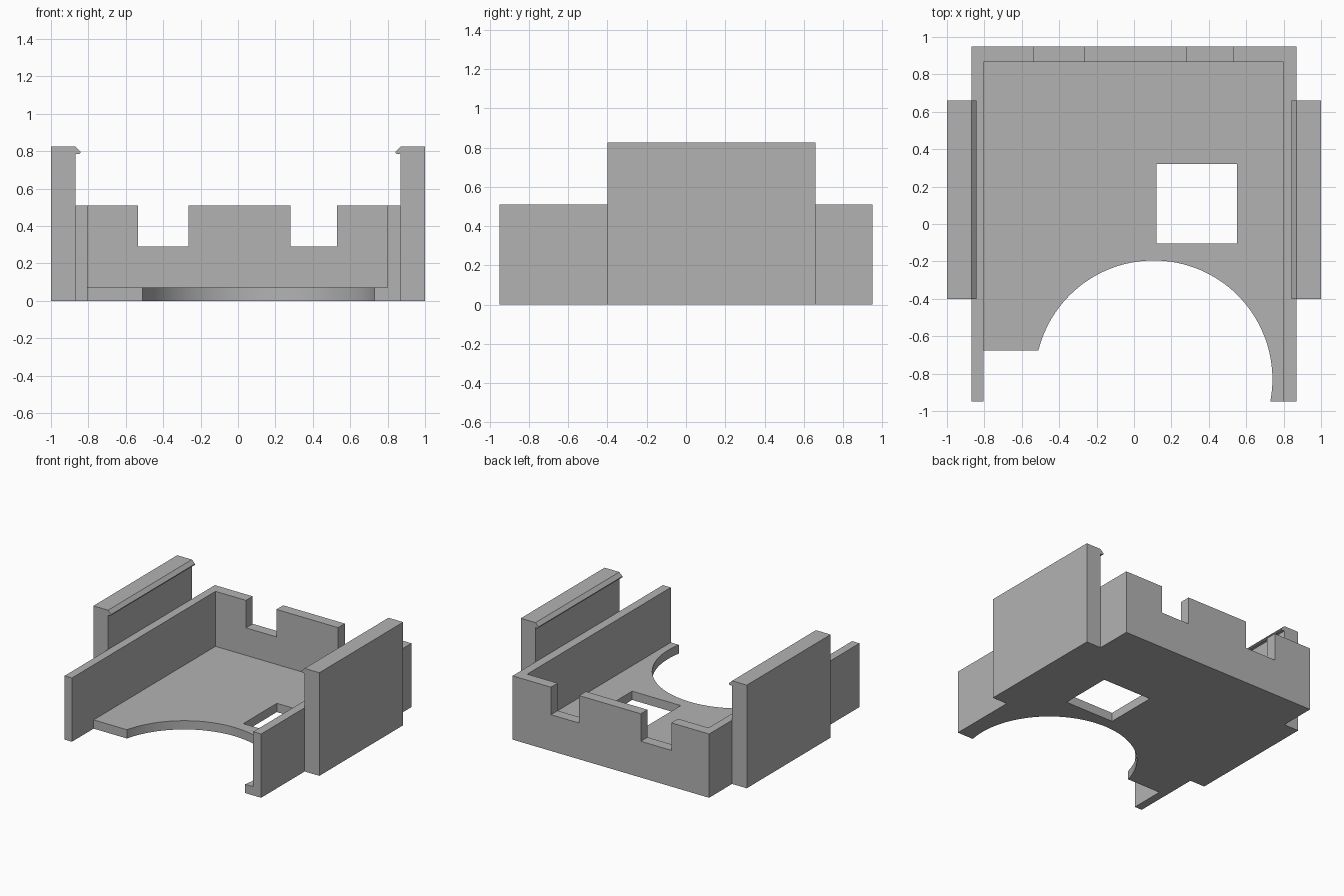
import bpy, bmesh
from mathutils import Matrix

cube = bpy.data.objects.get("Cube")
if cube:
    bpy.data.objects.remove(cube, do_unlink=True)

grey = bpy.data.materials.new("plain grey")
grey.use_nodes = True
grey.diffuse_color = (0.45, 0.45, 0.45, 1)
grey.node_tree.nodes["Principled BSDF"].inputs["Base Color"].default_value = grey.diffuse_color


def add_object(name, bm):
    bmesh.ops.recalc_face_normals(bm, faces=bm.faces)
    mesh = bpy.data.meshes.new(name)
    bm.to_mesh(mesh)
    bm.free()
    mesh.materials.append(grey)
    obj = bpy.data.objects.new(name, mesh)
    bpy.context.collection.objects.link(obj)
    return obj


def box(name, x, y, z):
    bm = bmesh.new()
    bmesh.ops.create_cube(bm, size=1)
    for v in bm.verts:
        for i, (low, high) in enumerate((x, y, z)):
            v.co[i] = high if v.co[i] > 0 else low
    return add_object(name, bm)


def cylinder(name, x, y, radius, z):
    bm = bmesh.new()
    bmesh.ops.create_cone(bm, cap_ends=True, segments=128, radius1=radius, radius2=radius,
                          depth=z[1] - z[0], matrix=Matrix.Translation((x, y, sum(z) / 2)))
    return add_object(name, bm)


def cut(target, cutter):
    cutter.hide_render = True
    mod = target.modifiers.new("cut", "BOOLEAN")
    mod.operation = "DIFFERENCE"
    mod.solver = "EXACT"
    mod.object = cutter
    bpy.context.view_layer.objects.active = target
    bpy.ops.object.modifier_apply(modifier=mod.name)
    bpy.data.objects.remove(cutter, do_unlink=True)


# Open tray: side walls, back wall and floor
tray = box("tray", (-0.87, 0.87), (-0.95, 0.95), (0, 0.51))
cut(tray, box("interior_cutter", (-0.805, 0.80), (-1.2, 0.865), (0.07, 1)))

# Shortened floor corner, round bay and square window
cut(tray, box("corner_cutter", (-0.805, 0), (-1.2, -0.675), (-0.2, 0.3)))
cut(tray, cylinder("bay_cutter", 0.105, -0.83, 0.635, (-0.2, 0.2)))
cut(tray, box("window_cutter", (0.12, 0.55), (-0.105, 0.32), (-0.2, 0.2)))

# Notches in the back wall
for span in ((-0.535, -0.265), (0.28, 0.53)):
    cut(tray, box("notch_cutter", span, (0.7, 1.2), (0.29, 1)))

# Side clips with a small hooked lip
profile = [(1, 0), (1, 0.825), (0.87, 0.825), (0.843, 0.798), (0.843, 0.79),
           (0.85, 0.785), (0.87, 0.785), (0.87, 0)]
for name, side in (("left_clip", 1), ("right_clip", -1)):
    bm = bmesh.new()
    face = bm.faces.new([bm.verts.new((side * x, -0.40, z)) for x, z in profile])
    result = bmesh.ops.extrude_face_region(bm, geom=[face])
    verts = [g for g in result["geom"] if isinstance(g, bmesh.types.BMVert)]
    bmesh.ops.translate(bm, verts=verts, vec=(0, 1.06, 0))
    add_object(name, bm)

# Smooth the round bay, keep the corners sharp
bpy.ops.object.select_all(action="DESELECT")
tray.select_set(True)
bpy.context.view_layer.objects.active = tray
bpy.ops.object.shade_smooth_by_angle(angle=0.5)
